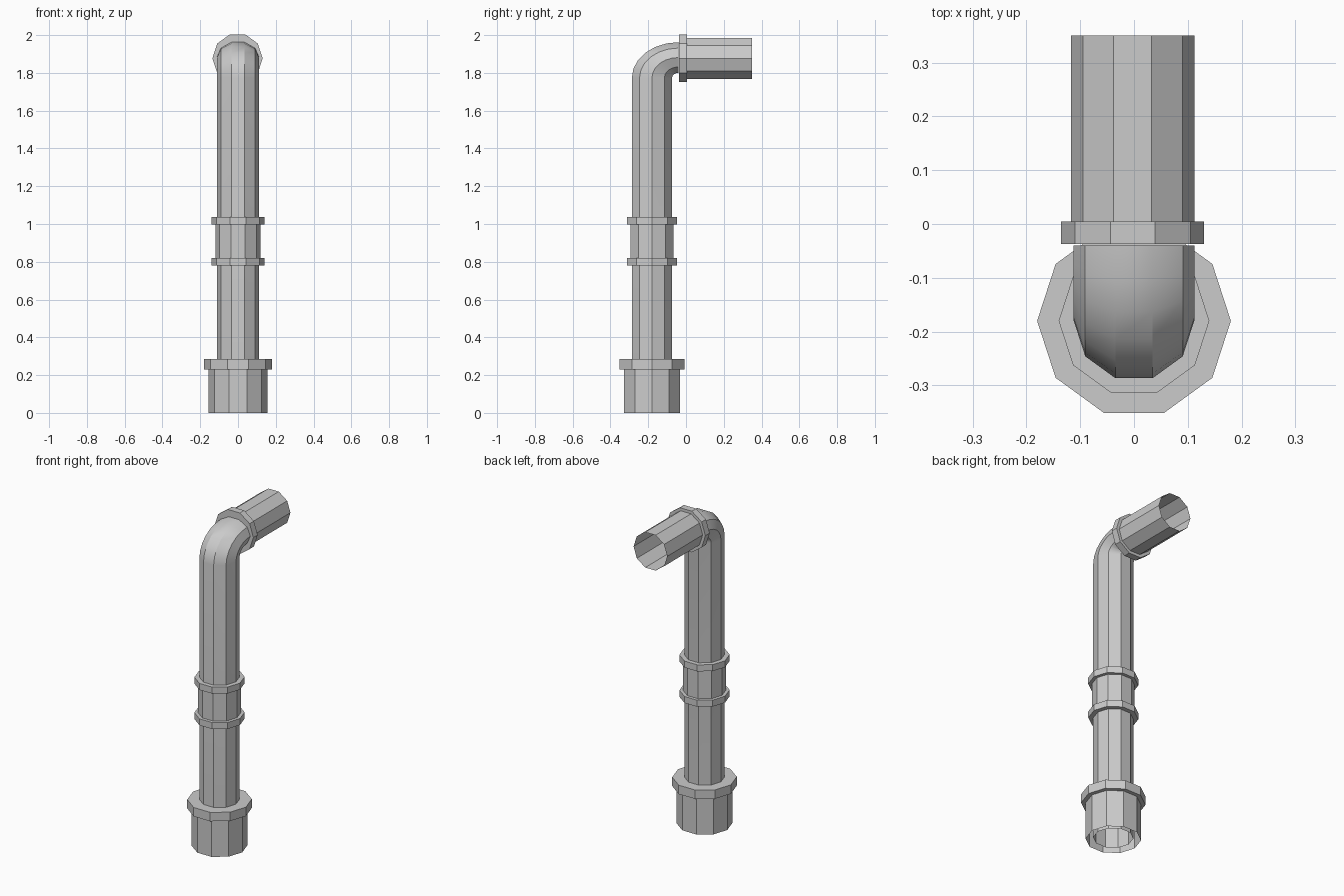
import bpy
import math
from mathutils import Vector

if "Cube" in bpy.data.objects:
    bpy.data.objects.remove(bpy.data.objects["Cube"])

SIDES = 10
AXIS_Y = -0.18          # centre of the upright
HEAD = (-0.0025, 1.877)  # x, z centre of the spout


def skin(name, rings):
    """Join closed rings of points into an open tube of quads."""
    verts = [p for ring in rings for p in ring]
    faces = []
    for i in range(len(rings) - 1):
        for j in range(SIDES):
            k = (j + 1) % SIDES
            a, b = i * SIDES, (i + 1) * SIDES
            faces.append((a + j, a + k, b + k, b + j))
    mesh = bpy.data.meshes.new(name)
    mesh.from_pydata(verts, [], faces)
    mesh.update()
    obj = bpy.data.objects.new(name, mesh)
    bpy.context.collection.objects.link(obj)
    return obj


def angles():
    return [2 * math.pi * j / SIDES for j in range(SIDES)]


def upright(name, profile):
    """Ten-sided lathe of (radius, z) around the vertical axis."""
    return skin(name, [[Vector((r * math.cos(a), AXIS_Y + r * math.sin(a), z))
                        for a in angles()] for r, z in profile])


def spout(name, profile):
    """Ten-sided lathe of (radius, y) around the horizontal axis."""
    return skin(name, [[Vector((HEAD[0] + r * math.cos(a), y, HEAD[1] - r * math.sin(a)))
                        for a in angles()] for r, y in profile])


def collar(outer, inner, low, high):
    return [(inner, low), (outer, low), (outer, high), (inner, high)]


# Base socket, open below, and its flange
upright("base_socket", [(0.155, 0.0), (0.155, 0.23)])
upright("base_flange", collar(0.18, 0.112, 0.23, 0.285))

# Middle coupling with two rings
upright("coupling_sleeve", [(0.12, 0.80), (0.12, 1.02)])
for label, z in (("lower", 0.78), ("upper", 0.998)):
    upright(f"coupling_ring_{label}", collar(0.14, 0.112, z, z + 0.04))

# Main pipe with a flattened elbow at the top
R = 0.112
BEND_Y, BEND_Z, SQUASH, STEPS = -0.04, 1.775, 0.76, 6
rings = [[Vector((R * math.cos(a), AXIS_Y + R * math.sin(a), 0.01)) for a in angles()]]
for s in range(STEPS + 1):
    t = math.pi / 2 * s / STEPS
    ring = []
    for a in angles():
        d = BEND_Y - (AXIS_Y + R * math.sin(a))
        ring.append(Vector((R * math.cos(a), BEND_Y - d * math.cos(t),
                            BEND_Z + SQUASH * d * math.sin(t))))
    rings.append(ring)
pipe = skin("main_pipe", rings)
bpy.ops.object.select_all(action='DESELECT')
pipe.select_set(True)
bpy.context.view_layer.objects.active = pipe
bpy.ops.object.shade_smooth_by_angle(angle=math.radians(30))

# Spout collar and open spout
spout("spout_collar", collar(0.133, 0.085, -0.037, 0.005))
spout("spout", [(0.1145, 0.0), (0.1145, 0.35)])
